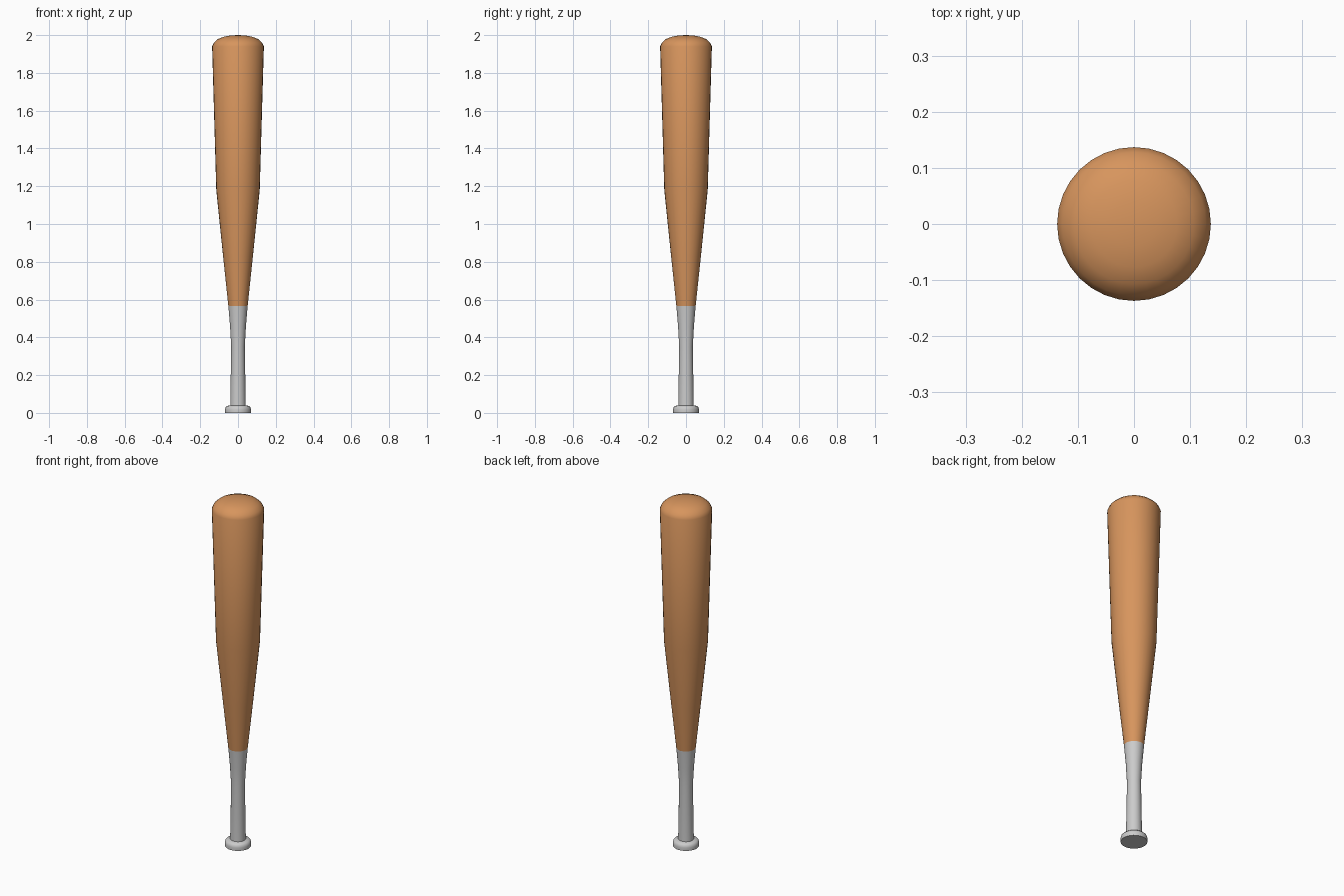
import bpy, bmesh, math

if "Cube" in bpy.data.objects:
    bpy.data.objects.remove(bpy.data.objects["Cube"])

SEGMENTS = 32


def lathe(name, profile, colour=None):
    """Spin a (radius, height) profile around the z axis."""
    bm = bmesh.new()
    verts = [bm.verts.new((r, 0, z)) for r, z in profile]
    edges = [bm.edges.new(pair) for pair in zip(verts, verts[1:])]
    bmesh.ops.spin(bm, geom=verts + edges, cent=(0, 0, 0), axis=(0, 0, 1),
                   angle=math.tau, steps=SEGMENTS, use_duplicate=False)
    bmesh.ops.remove_doubles(bm, verts=bm.verts, dist=1e-5)
    bmesh.ops.recalc_face_normals(bm, faces=bm.faces)
    mesh = bpy.data.meshes.new(name)
    bm.to_mesh(mesh)
    bm.free()
    obj = bpy.data.objects.new(name, mesh)
    bpy.context.collection.objects.link(obj)
    if colour:
        mat = bpy.data.materials.new(name + "_colour")
        mat.diffuse_color = colour
        mat.use_nodes = True
        mat.node_tree.nodes["Principled BSDF"].inputs["Base Color"].default_value = mat.diffuse_color
        mesh.materials.append(mat)
    bpy.ops.object.select_all(action='DESELECT')
    bpy.context.view_layer.objects.active = obj
    obj.select_set(True)
    bpy.ops.object.shade_smooth_by_angle(angle=math.radians(35))
    return obj


# Grip with flat-bottomed knob
grip = lathe("grip", [(0, 0), (0.068, 0), (0.069, 0.018), (0.066, 0.03),
                      (0.058, 0.037), (0.041, 0.04), (0.036, 0.35),
                      (0.042, 0.46), (0.051, 0.565)])

# Wooden barrel with domed end
barrel = lathe("barrel", [(0.051, 0.565), (0.079, 0.83), (0.115, 1.18),
                          (0.137, 1.94), (0.128, 1.96), (0.107, 1.979),
                          (0.077, 1.991), (0.04, 1.998), (0, 2.0)],
               (0.68, 0.30, 0.11, 1))

# One continuous bat: join the barrel onto the grip at the colour line
for part in (barrel, grip):
    part.location = (0, 0, 0)
